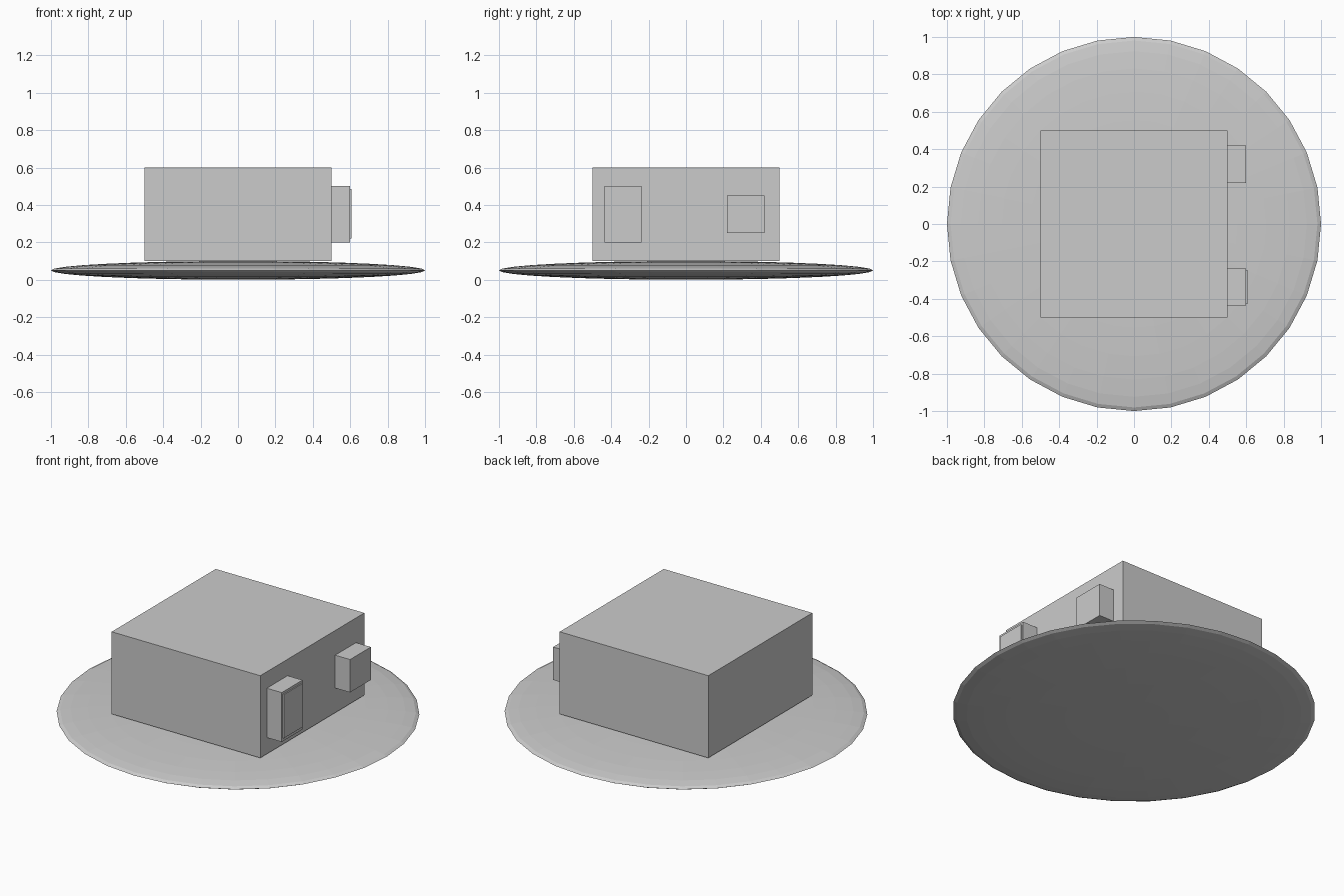
import bpy
from mathutils import Vector

cube = bpy.data.objects.get("Cube")
if cube:
    bpy.data.objects.remove(cube, do_unlink=True)

# Single plain grey
grey = bpy.data.materials.new("plain grey")
grey.use_nodes = True
GREY = (0.6, 0.6, 0.6, 1)
grey.diffuse_color = GREY
grey.node_tree.nodes["Principled BSDF"].inputs["Base Color"].default_value = GREY


def finish(name):
    obj = bpy.context.object
    obj.name = name
    obj.data.materials.append(grey)
    bpy.ops.object.transform_apply(location=False, rotation=False, scale=True)
    return obj


def box(name, low, high):
    low, high = Vector(low), Vector(high)
    bpy.ops.mesh.primitive_cube_add(size=1, location=(low + high) / 2)
    bpy.context.object.scale = high - low
    return finish(name)


# Lens-shaped ground disc: a flattened sphere
bpy.ops.mesh.primitive_uv_sphere_add(segments=32, ring_count=16, radius=1,
                                     location=(0, 0, 0.05))
bpy.context.object.scale = (1, 1, 0.05)
finish("ground_disc")

# Main block resting on the disc
box("building", (-0.5, -0.5, 0.1), (0.5, 0.5, 0.6))

# Door with a thin raised panel, and a window, on the left wall
box("door_frame", (0.5, -0.437, 0.2), (0.6, -0.237, 0.5))
box("door_panel", (0.6, -0.427, 0.22), (0.607, -0.247, 0.485))
box("window", (0.5, 0.22, 0.25), (0.6, 0.42, 0.45))
